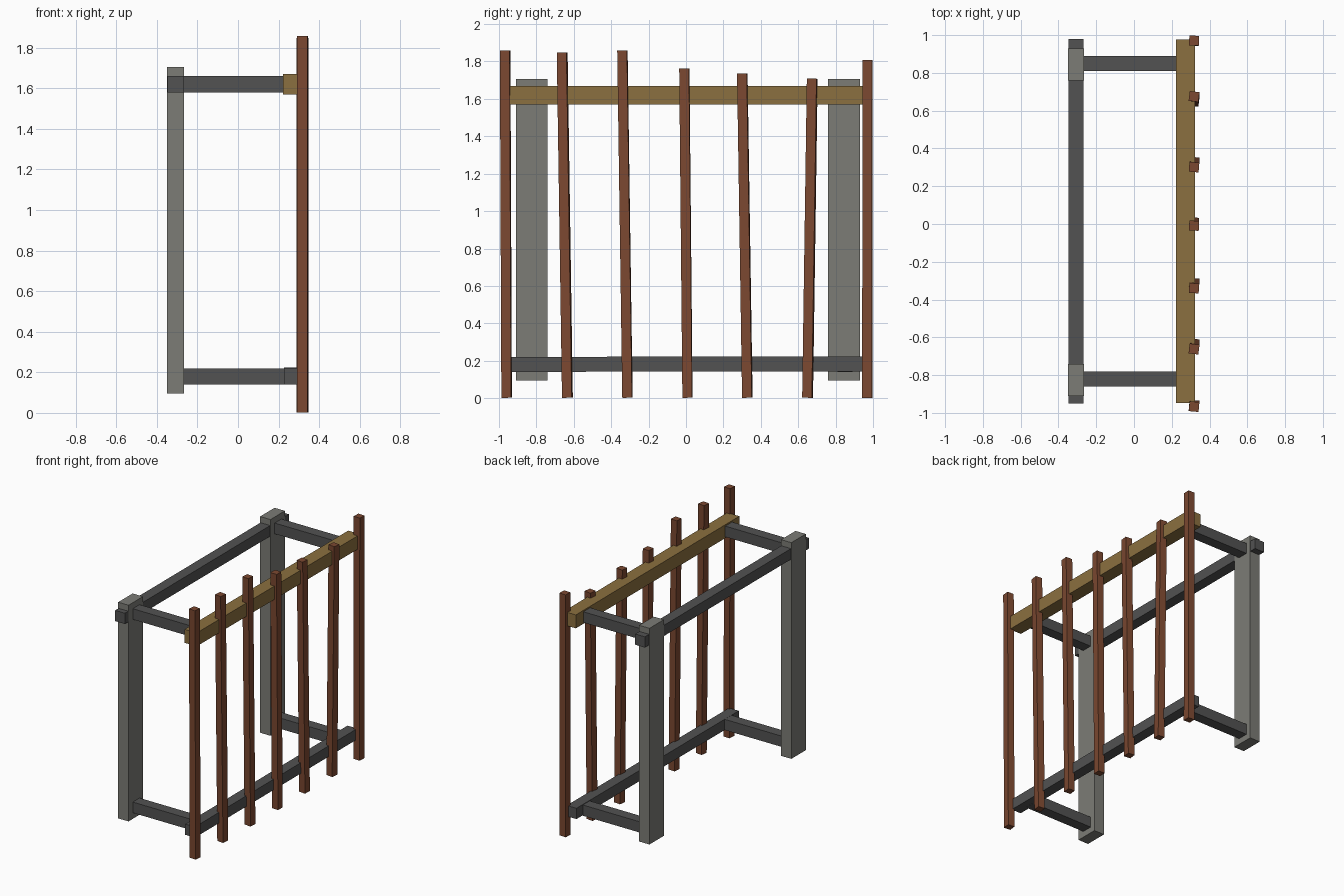
import bpy
from mathutils import Vector, Matrix
from math import atan2, radians

if "Cube" in bpy.data.objects:
    bpy.data.objects.remove(bpy.data.objects["Cube"])


def material(name, color):
    m = bpy.data.materials.new(name)
    m.diffuse_color = (*color, 1)
    m.use_nodes = True
    m.node_tree.nodes["Principled BSDF"].inputs["Base Color"].default_value = m.diffuse_color
    return m


STONE = material("stone_grey", (0.2, 0.2, 0.18))
DARK = material("dark_metal", (0.085, 0.085, 0.085))
OCHRE = material("ochre_wood", (0.26, 0.16, 0.05))
RUST = material("red_wood", (0.2, 0.065, 0.03))


def box(name, lo, hi, mat, rot=(0, 0)):
    """Box between two corners; rot = tilt about x, then twist about its own z."""
    lo, hi = Vector(lo), Vector(hi)
    bpy.ops.mesh.primitive_cube_add(size=1)
    ob = bpy.context.object
    ob.name = name
    ob.data.transform(Matrix.Diagonal((*(hi - lo), 1)))
    ob.location = (lo + hi) / 2
    ob.rotation_euler = (Matrix.Rotation(rot[0], 3, 'X') @ Matrix.Rotation(rot[1], 3, 'Z')).to_euler()
    ob.data.materials.append(mat)
    return ob


# Rear posts and the short side rails at each end
for side, y in (("left", -0.825), ("right", 0.845)):
    box(f"rear_post_{side}", (-0.35, y - 0.085, 0.095), (-0.265, y + 0.085, 1.705), STONE)
    ym = -0.82 if y < 0 else 0.85
    for level, z, x1 in (("lower", 0.18, 0.25), ("upper", 1.62, 0.25)):
        box(f"{level}_side_rail_{side}", (-0.28, ym - 0.04, z - 0.04), (x1, ym + 0.04, z + 0.04), DARK)

# Long rails
box("upper_rear_rail", (-0.347, -0.95, 1.58), (-0.267, 0.98, 1.66), DARK)
box("lower_front_rail", (0.227, -0.945, 0.142), (0.307, 0.965, 0.222), DARK, (radians(0.1), 0))
box("upper_front_beam", (0.223, -0.947, 1.57), (0.323, 0.978, 1.67), OCHRE)

# Slightly crooked pickets: bottom y, top y, height, twist in degrees
pickets = [(-0.959, -0.967, 1.86, -5), (-0.634, -0.662, 1.85, -7), (-0.313, -0.340, 1.86, -4),
           (0.008, -0.009, 1.765, -3), (0.328, 0.301, 1.738, -5), (0.650, 0.675, 1.71, -7),
           (0.969, 0.971, 1.81, -3)]
for i, (y0, y1, h, twist) in enumerate(pickets):
    yc, w = (y0 + y1) / 2, 0.026
    box(f"picket_{i + 1}", (0.318 - w, yc - w, 0.002), (0.318 + w, yc + w, h - 0.002), RUST,
        (atan2(y0 - y1, h), radians(twist)))
